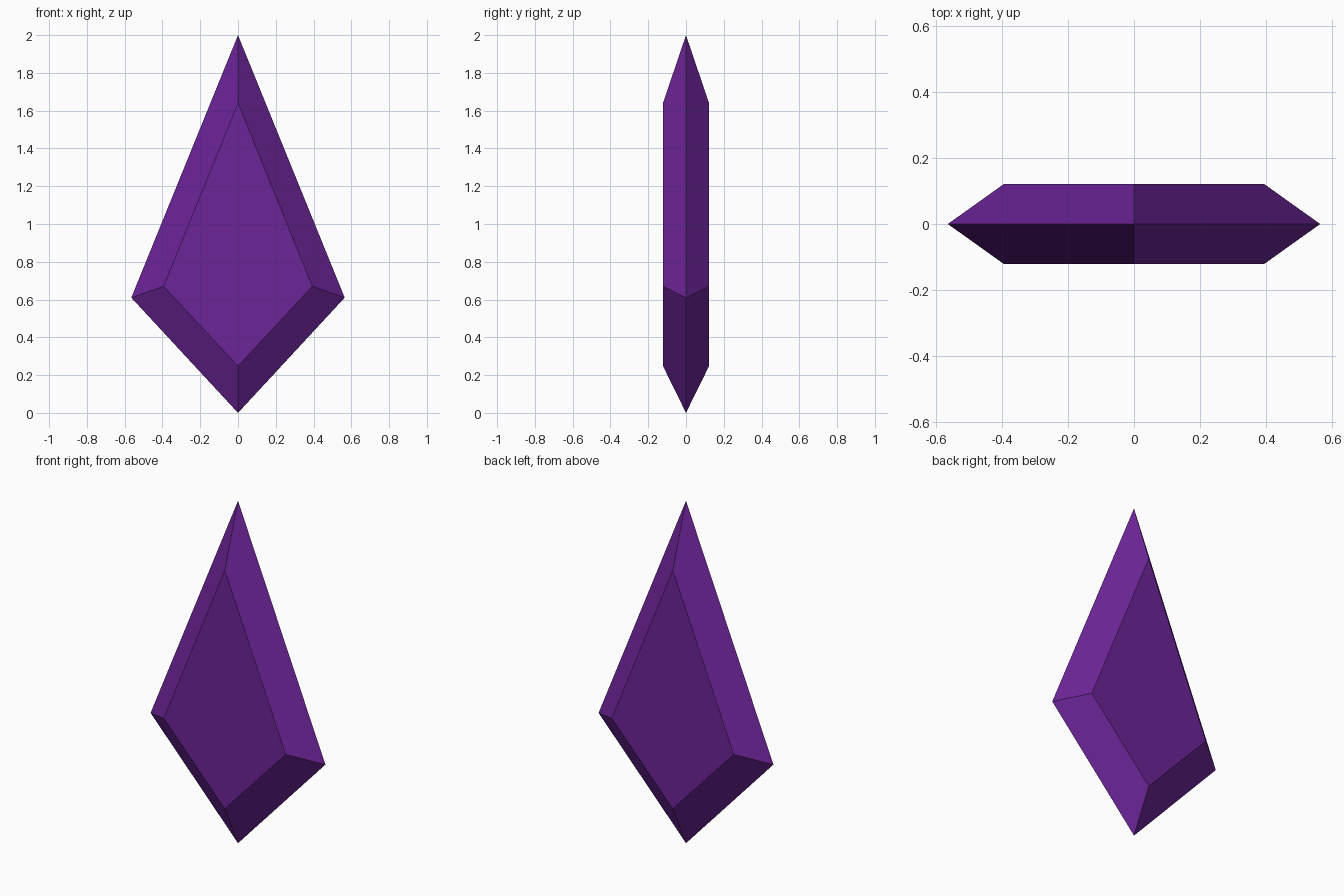
import bpy, bmesh

if "Cube" in bpy.data.objects:
    bpy.data.objects.remove(bpy.data.objects["Cube"])

# One flat purple for the whole gem
purple = bpy.data.materials.new("gem purple")
purple.diffuse_color = (0.15, 0.018, 0.31, 1.0)
purple.use_nodes = True
purple.node_tree.nodes["Principled BSDF"].inputs["Base Color"].default_value = purple.diffuse_color


def kite(bm, half_width, top, side, bottom, y):
    """Ring of four kite corners (x, z) at depth y."""
    corners = [(0, top), (half_width, side), (0, bottom), (-half_width, side)]
    return [bm.verts.new((x, y, z)) for x, z in corners]


bm = bmesh.new()

# Wide girdle in the middle, smaller flat facet at front and back
girdle = kite(bm, 0.565, 2.0, 0.61, 0.0, 0.0)
for y in (-0.122, 0.122):
    facet = kite(bm, 0.394, 1.64, 0.67, 0.248, y)
    bm.faces.new(facet)
    # Bevelled rim from girdle to facet
    for i in range(4):
        j = (i + 1) % 4
        bm.faces.new((girdle[i], girdle[j], facet[j], facet[i]))

bmesh.ops.recalc_face_normals(bm, faces=bm.faces)
mesh = bpy.data.meshes.new("kite_gem")
bm.to_mesh(mesh)
bm.free()
mesh.materials.append(purple)
gem = bpy.data.objects.new("kite_gem", mesh)
bpy.context.collection.objects.link(gem)
